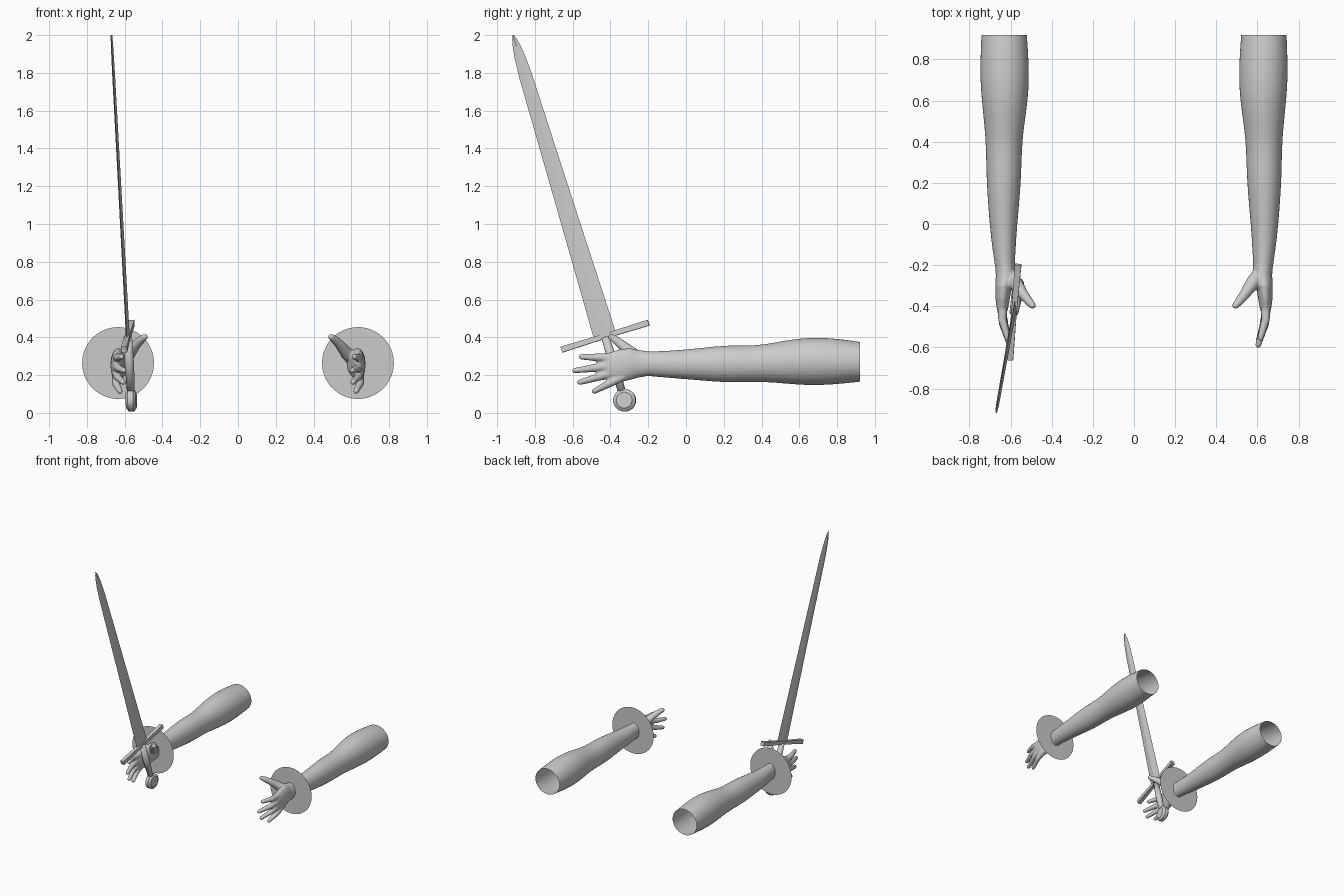
import bpy, bmesh
from math import cos, sin, tau
from mathutils import Vector, Matrix

cube = bpy.data.objects.get("Cube")
if cube:
    bpy.data.objects.remove(cube, do_unlink=True)

grey = bpy.data.materials.new("plain_grey")
grey.use_nodes = True
grey.diffuse_color = (0.6, 0.6, 0.6, 1)
grey.node_tree.nodes["Principled BSDF"].inputs["Base Color"].default_value = (0.6, 0.6, 0.6, 1)


def finish(bm, name, smooth=False):
    bmesh.ops.recalc_face_normals(bm, faces=bm.faces[:])
    for f in bm.faces:
        f.smooth = smooth
    mesh = bpy.data.meshes.new(name)
    bm.to_mesh(mesh)
    bm.free()
    mesh.materials.append(grey)
    obj = bpy.data.objects.new(name, mesh)
    bpy.context.collection.objects.link(obj)
    return obj


def loft(bm, rings, u, v, sides=24, caps=True):
    """Skin elliptical rings (centre, radius along u, radius along v)."""
    loops = []
    for c, ru, rv in rings:
        loops.append([bm.verts.new(Vector(c) + u * ru * cos(tau * i / sides) + v * rv * sin(tau * i / sides))
                      for i in range(sides)])
    for a, b in zip(loops, loops[1:]):
        for i in range(sides):
            j = (i + 1) % sides
            bm.faces.new((a[i], a[j], b[j], b[i]))
    if caps:
        bm.faces.new(loops[0])
        bm.faces.new(loops[-1])


def digit(bm, points, radii, side):
    """Tapered tube with a rounded tip."""
    pts = [Vector((p[0] * side, p[1], p[2])) for p in points]
    d = (pts[-1] - pts[0]).normalized()
    u = d.cross(Vector((0, 0, 1))).normalized()
    v = d.cross(u)
    rings = [(p, r, r) for p, r in zip(pts, radii)]
    tip, r = pts[-1], radii[-1]
    rings += [(tip + d * r * sin(a), r * cos(a), r * cos(a)) for a in (0.5, 1.0, 1.4)]
    loft(bm, rings, u, v, 16)


X, Z = Vector((1, 0, 0)), Vector((0, 0, 1))

# y, inner x, outer x, bottom z, top z
ARM = [(0.92, 0.52, 0.743, 0.164, 0.377), (0.82, 0.513, 0.747, 0.153, 0.392),
       (0.70, 0.508, 0.749, 0.144, 0.401), (0.58, 0.518, 0.739, 0.149, 0.394),
       (0.47, 0.535, 0.727, 0.160, 0.373), (0.37, 0.545, 0.720, 0.165, 0.355),
       (0.22, 0.548, 0.718, 0.158, 0.360), (0.08, 0.560, 0.709, 0.172, 0.344),
       (-0.08, 0.574, 0.695, 0.184, 0.328), (-0.22, 0.580, 0.674, 0.197, 0.325)]
PALM = [(-0.19, 0.580, 0.676, 0.197, 0.325), (-0.25, 0.575, 0.672, 0.187, 0.333),
        (-0.30, 0.592, 0.675, 0.173, 0.344), (-0.36, 0.603, 0.674, 0.160, 0.335),
        (-0.41, 0.612, 0.668, 0.176, 0.318), (-0.44, 0.622, 0.655, 0.195, 0.302)]
# base and tip of each finger
FINGERS = {"index": ((0.640, -0.38, 0.290), (0.615, -0.555, 0.297)),
           "middle": ((0.645, -0.38, 0.252), (0.604, -0.588, 0.224)),
           "ring": ((0.645, -0.36, 0.220), (0.608, -0.562, 0.162)),
           "little": ((0.643, -0.33, 0.195), (0.625, -0.485, 0.115))}
THUMB = [(0.615, -0.235, 0.275), (0.578, -0.285, 0.313), (0.540, -0.340, 0.360),
         (0.510, -0.378, 0.390), (0.494, -0.396, 0.402)]


def section_rings(table, side):
    return [((side * (a + b) / 2, y, (lo + hi) / 2), (b - a) / 2, (hi - lo) / 2)
            for y, a, b, lo, hi in table]


for label, side in (("left", 1), ("right", -1)):
    # hollow sleeve-like arm, open at the upper end
    bm = bmesh.new()
    loft(bm, section_rings(ARM, side), X, Z, caps=False)
    arm = finish(bm, label + "_arm", True)
    arm.modifiers.new("round", "SUBSURF").levels = 1

    # hand: palm, fingers and thumb fused into one skin
    bm = bmesh.new()
    loft(bm, section_rings(PALM, side), X, Z)
    for base, tip in FINGERS.values():
        a, b = Vector(base), Vector(tip)
        knuckle = a.lerp(b, 0.5) + Vector((0.012, 0, 0))
        digit(bm, (a, knuckle, b), (0.025, 0.021, 0.015), side)
    digit(bm, THUMB, (0.034, 0.035, 0.026, 0.021, 0.017), side)
    hand = finish(bm, label + "_hand", True)
    fuse = hand.modifiers.new("fuse", "REMESH")
    fuse.mode = "VOXEL"
    fuse.voxel_size = 0.006
    fuse.use_smooth_shade = True
    soften = hand.modifiers.new("soften", "SMOOTH")
    soften.factor = 0.5
    soften.iterations = 5

    # thin flat disc around the wrist
    bm = bmesh.new()
    bmesh.ops.create_circle(bm, cap_ends=True, segments=64, radius=0.19,
                            matrix=Matrix.Translation((side * 0.635, -0.21, 0.264)) @ Matrix.Rotation(tau / 4, 4, "X"))
    finish(bm, label + "_wrist_disc")

# sword frame: z along the blade, y along the guard, x through the flat
pommel_at, tip_at = Vector((-0.565, -0.325, 0.067)), Vector((-0.67, -0.915, 2.0))
axis = (tip_at - pommel_at).normalized()
along = Vector((0.04, 0.46, 0.14))
along = (along - axis * along.dot(axis)).normalized()
flat = along.cross(axis)
frame = Matrix((flat, along, axis)).transposed().to_4x4()
frame.translation = pommel_at
length = (tip_at - pommel_at).length


def sword_part(bm, name, smooth=False):
    obj = finish(bm, name, smooth)
    obj.matrix_world = frame
    return obj


# blade: diamond section that tapers to a rounded point
bm = bmesh.new()
BLADE = [(0.35, 0.061), (1.10, 0.047), (1.80, 0.035), (1.90, 0.029),
         (1.96, 0.021), (2.0, 0.013), (length, 0.003)]
loft(bm, [((0, 0, s), 0.004 + w * 0.1, w) for s, w in BLADE], X, Vector((0, 1, 0)), 4)
sword_part(bm, "sword_blade")

# crossguard: square bar, flared at the ends
bm = bmesh.new()
bar = [(-0.242, 0.016), (0, 0.013), (0.242, 0.016)]
loft(bm, [((0, y, 0.355), r * 1.414, r * 1.414) for y, r in bar],
     (X + Z).normalized(), (X - Z).normalized(), 4)
sword_part(bm, "sword_guard")

# grip
bm = bmesh.new()
loft(bm, [((0, 0, s), r, r) for s, r in ((0.04, 0.02), (0.19, 0.025), (0.35, 0.022))],
     X, Vector((0, 1, 0)), 16)
sword_part(bm, "sword_grip", True)

# pommel: bevelled wheel facing sideways
bm = bmesh.new()
wheel = [(-0.027, 0.042), (-0.014, 0.06), (0.014, 0.06), (0.027, 0.042)]
loft(bm, [((x, 0, 0), r, r) for x, r in wheel], Vector((0, 1, 0)), Z, 32)
sword_part(bm, "sword_pommel")
